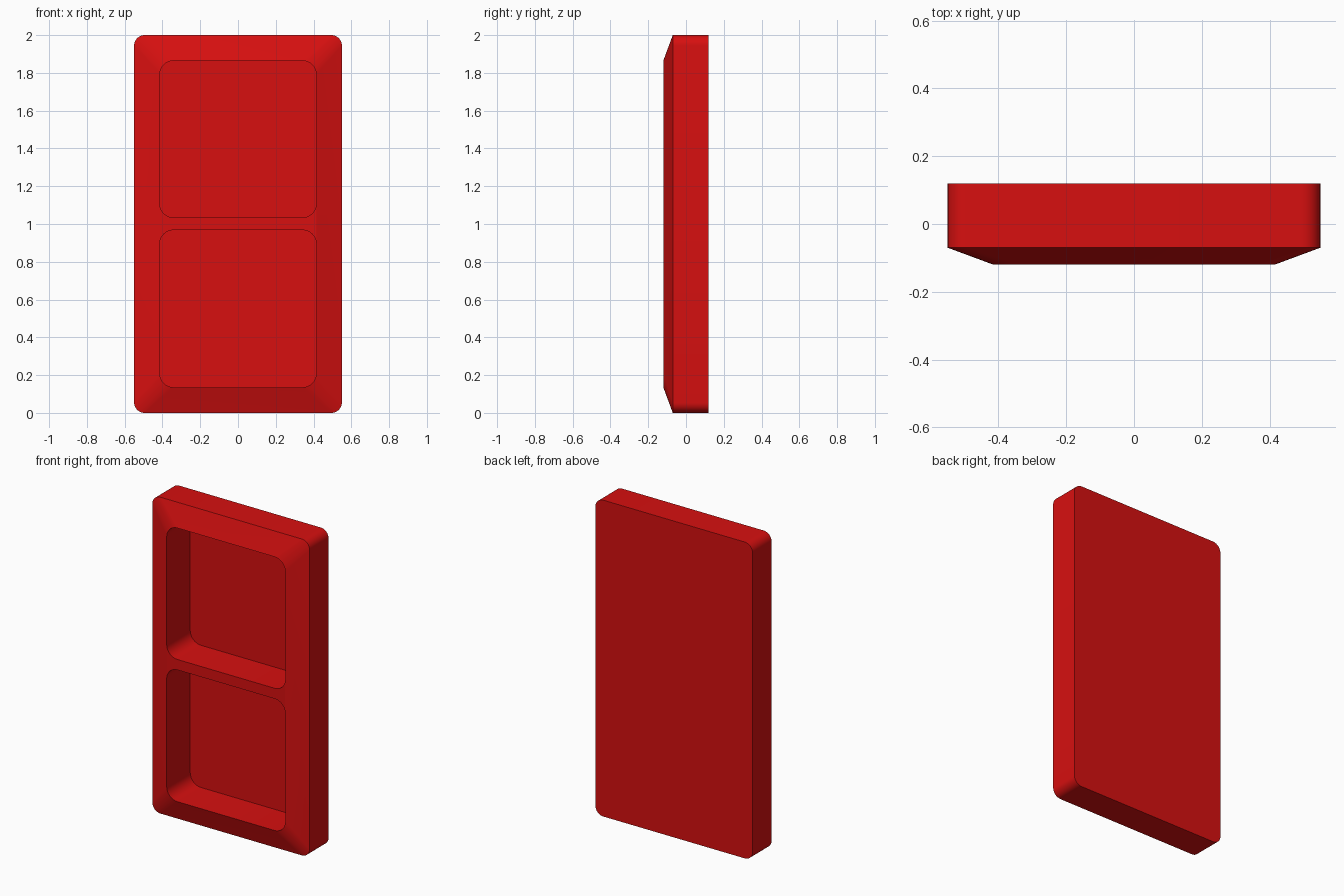
import bpy
import bmesh
from math import cos, sin, pi

if "Cube" in bpy.data.objects:
    bpy.data.objects.remove(bpy.data.objects["Cube"])

red = bpy.data.materials.new("red")
red.use_nodes = True
colour = (0.68, 0.005, 0.005, 1)
red.diffuse_color = colour
red.node_tree.nodes["Principled BSDF"].inputs["Base Color"].default_value = colour

STEPS = 8          # segments per rounded corner
K = STEPS + 1      # points per rounded corner
BACK, EDGE, RIDGE, FLOOR = 0.12, -0.07, -0.12, 0.115

bm = bmesh.new()


def rounded_loop(half_w, z0, z1, r, y):
    """Rounded rectangle facing the front, from bottom left anticlockwise."""
    corners = [(r - half_w, z0 + r), (half_w - r, z0 + r),
               (half_w - r, z1 - r), (r - half_w, z1 - r)]
    verts = []
    for c, (x, z) in enumerate(corners):
        for i in range(K):
            a = pi + (c + i / STEPS) * pi / 2
            verts.append(bm.verts.new((x + r * cos(a), y, z + r * sin(a))))
    return verts


def bridge(a, b):
    for i in range(len(a)):
        j = (i + 1) % len(a)
        bm.faces.new((a[i], a[j], b[j], b[i]))


# Outer sides and closed back
outer = rounded_loop(0.55, 0, 2, 0.055, EDGE)
back = rounded_loop(0.55, 0, 2, 0.055, BACK)
bridge(outer, back)
bm.faces.new(back)

# Two deep pockets with flat floors
rims = []
for z0, z1 in ((0.135, 0.968), (1.034, 1.865)):
    rim = rounded_loop(0.415, z0, z1, 0.075, RIDGE)
    floor = rounded_loop(0.415, z0, z1, 0.075, FLOOR)
    bridge(rim, floor)
    bm.faces.new(floor)
    rims.append(rim)
low, high = rims

# Crossbar between the pockets
bm.faces.new(low[2 * K:] + high[:2 * K])

# Sloping border; its long sides also take in the crossbar ends
ridge = low[:2 * K] + high[2 * K:]
ends = {2 * K - 1: [low[2 * K], high[2 * K - 1]],
        4 * K - 1: [high[0], low[-1]]}
for i in range(4 * K):
    j = (i + 1) % (4 * K)
    bm.faces.new([outer[j], outer[i], ridge[i]] + ends.get(i, []) + [ridge[j]])

bmesh.ops.recalc_face_normals(bm, faces=bm.faces)
mesh = bpy.data.meshes.new("two_pocket_frame")
bm.to_mesh(mesh)
bm.free()
mesh.materials.append(red)

frame = bpy.data.objects.new("two_pocket_frame", mesh)
bpy.context.collection.objects.link(frame)
bpy.ops.object.select_all(action="DESELECT")
frame.select_set(True)
bpy.context.view_layer.objects.active = frame
bpy.ops.object.shade_smooth_by_angle(angle=pi / 6)
